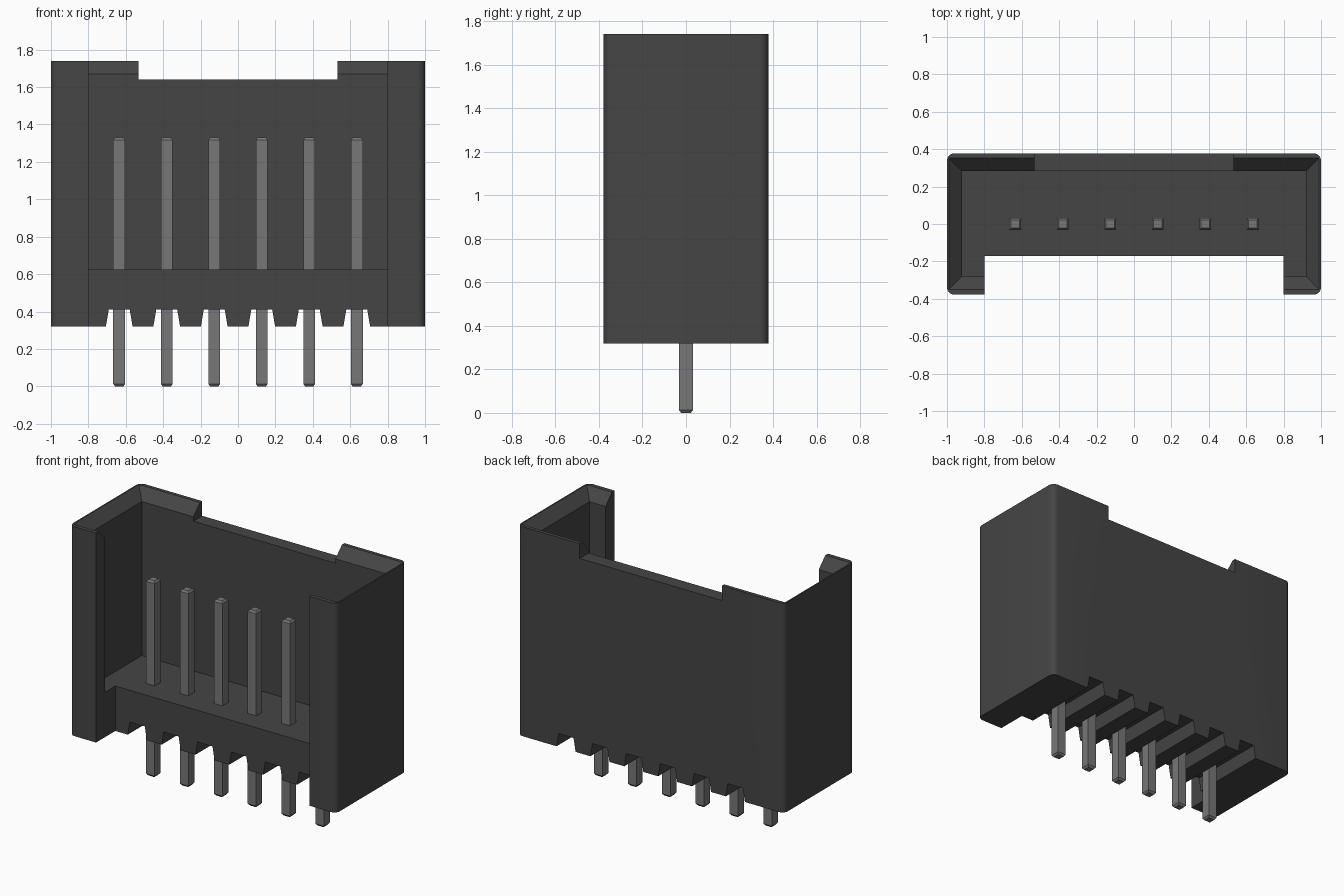
import bpy
import bmesh
import math

# Remove the default cube
default = bpy.data.objects.get("Cube")
if default:
    bpy.data.objects.remove(default, do_unlink=True)


def material(name, grey):
    mat = bpy.data.materials.new(name)
    mat.use_nodes = True
    colour = (grey, grey, grey, 1)
    mat.diffuse_color = colour
    mat.node_tree.nodes["Principled BSDF"].inputs["Base Color"].default_value = colour
    return mat


def loft(name, rings, mat=None):
    """Closed solid skinned through rings of points with equal counts."""
    bm = bmesh.new()
    loops = [[bm.verts.new(p) for p in ring] for ring in rings]
    n = len(loops[0])
    for low, high in zip(loops, loops[1:]):
        for i in range(n):
            j = (i + 1) % n
            bm.faces.new((low[i], low[j], high[j], high[i]))
    bm.faces.new(loops[0][::-1])
    bm.faces.new(loops[-1])
    bmesh.ops.recalc_face_normals(bm, faces=bm.faces)
    mesh = bpy.data.meshes.new(name)
    bm.to_mesh(mesh)
    bm.free()
    obj = bpy.data.objects.new(name, mesh)
    bpy.context.collection.objects.link(obj)
    if mat:
        mesh.materials.append(mat)
    return obj


def rect(x0, x1, y0, y1, z):
    return [(x0, y0, z), (x1, y0, z), (x1, y1, z), (x0, y1, z)]


def box(name, x0, x1, y0, y1, z0, z1):
    return loft(name, [rect(x0, x1, y0, y1, z) for z in (z0, z1)])


def rounded_rect(hx, hy, r, z, steps=6):
    points = []
    for k, (sx, sy) in enumerate([(1, 1), (-1, 1), (-1, -1), (1, -1)]):
        for s in range(steps + 1):
            a = math.pi / 2 * (k + s / steps)
            points.append((sx * (hx - r) + r * math.cos(a),
                           sy * (hy - r) + r * math.sin(a), z))
    return points


black = material("black plastic", 0.06)
metal = material("grey metal", 0.185)
BOTTOM, FLOOR, TOP = 0.32, 0.625, 1.74
PIN_X = [(i - 2.5) * 0.254 for i in range(6)]

# Housing shell with rounded upright corners
housing = loft("housing", [rounded_rect(1, 0.378, 0.04, z) for z in (BOTTOM, TOP)], black)

# Cavity with a sloped lead-in around its mouth
cutters = [loft("cavity_cutter", [
    rect(-0.92 - g, 0.92 + g, -0.28 - g, 0.283 + g, z)
    for g, z in ((0, FLOOR), (0, 1.67), (0.08, 1.75))])]

# Open front and the dip in the rear wall
cutters.append(box("front_opening_cutter", -0.8, 0.8, -0.6, -0.172, 0, 2))
cutters.append(box("rear_dip_cutter", -0.533, 0.533, 0.2, 0.6, 1.64, 2))

# Tapered channels under the housing, one for each pin
for x in PIN_X:
    profile = [(-0.075, 0.3), (0.075, 0.3), (0.056, 0.41), (-0.056, 0.41)]
    cutters.append(loft("channel_cutter", [
        [(x + px, y, z) for px, z in profile] for y in (-0.6, 0.6)]))

for cutter in cutters:
    cutter.hide_render = True
    mod = housing.modifiers.new(cutter.name, "BOOLEAN")
    mod.operation = "DIFFERENCE"
    mod.solver = "EXACT"
    mod.object = cutter

# Bake the cuts and drop the cutters
bpy.context.view_layer.update()
graph = bpy.context.evaluated_depsgraph_get()
cut_mesh = bpy.data.meshes.new_from_object(housing.evaluated_get(graph))
housing.modifiers.clear()
housing.data = cut_mesh
cut_mesh.name = "housing"
cut_mesh.materials.clear()
cut_mesh.materials.append(black)
for polygon in cut_mesh.polygons:
    polygon.material_index = 0
for cutter in cutters:
    bpy.data.objects.remove(cutter, do_unlink=True)

bpy.ops.object.select_all(action="DESELECT")
housing.select_set(True)
bpy.context.view_layer.objects.active = housing
bpy.ops.object.shade_smooth_by_angle(angle=math.radians(30))

# Square pins with chamfered ends
for i, x in enumerate(PIN_X):
    loft(f"pin_{i + 1}", [
        rect(x - h, x + h, -h, h, z)
        for h, z in ((0.022, 0), (0.032, 0.013), (0.032, 1.317), (0.022, 1.33))], metal)
